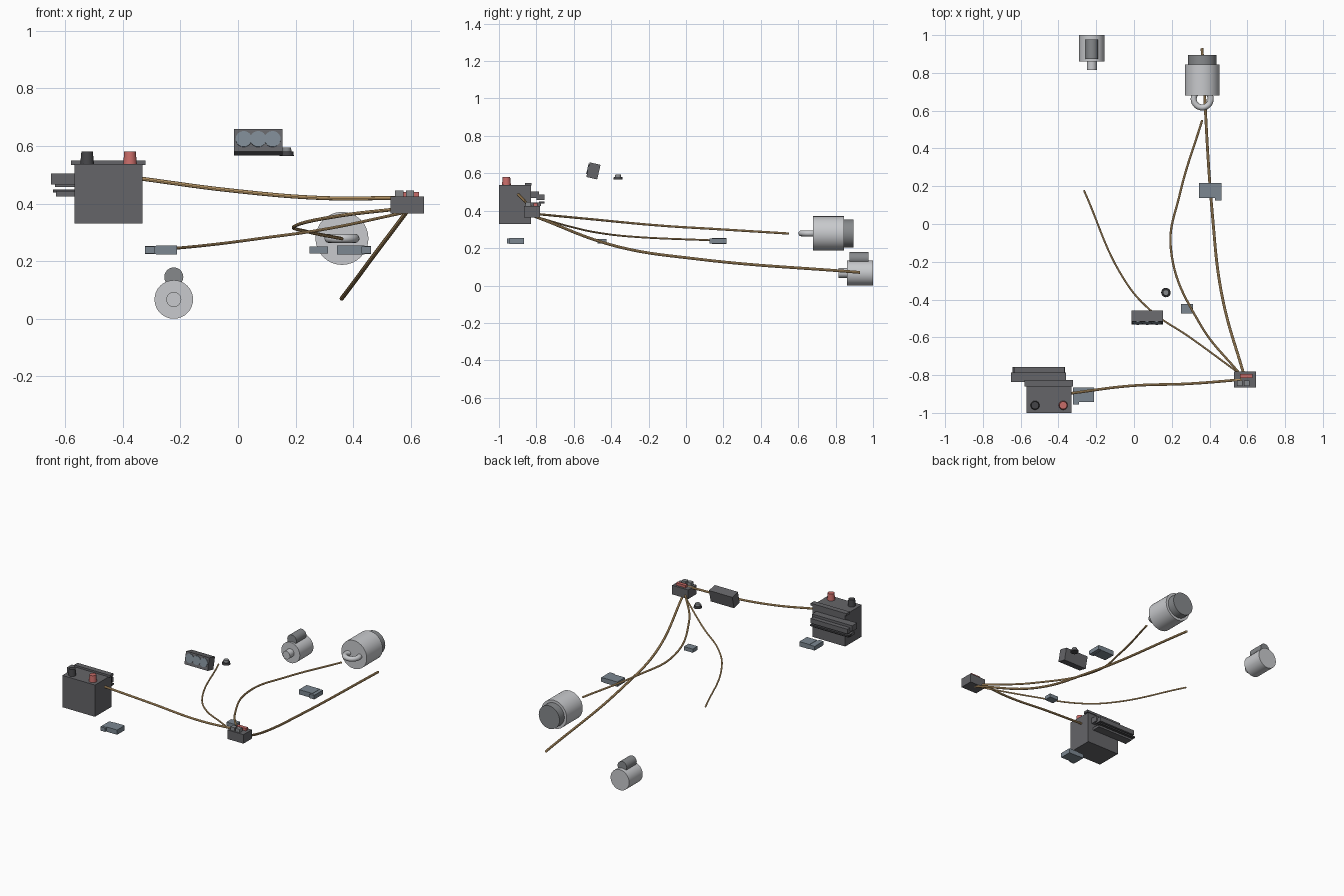
import bpy, math
from mathutils import Matrix, Vector

if "Cube" in bpy.data.objects:
    bpy.data.objects.remove(bpy.data.objects["Cube"])


def mat(name, rgb):
    m = bpy.data.materials.new(name)
    m.diffuse_color = (*rgb, 1)
    m.use_nodes = True
    m.node_tree.nodes["Principled BSDF"].inputs["Base Color"].default_value = m.diffuse_color
    return m


DARK = mat("dark_plastic", (0.13, 0.13, 0.14))
BLACK = mat("black_plastic", (0.06, 0.06, 0.065))
RED = mat("red_cap", (0.58, 0.15, 0.14))
BLUE = mat("slate_plastic", (0.20, 0.245, 0.285))
METAL = mat("metal", (0.58, 0.59, 0.61))
STEEL = mat("dark_metal", (0.24, 0.25, 0.26))
TAN = mat("wire_tan", (0.72, 0.46, 0.2))


def finish(name, m, smooth=False):
    o = bpy.context.object
    o.name = name
    o.data.materials.append(m)
    if smooth:
        bpy.ops.object.shade_smooth_by_angle(angle=math.radians(35))
    return o


def box(name, x, y, z, m):
    # box from (min, max) ranges
    bpy.ops.mesh.primitive_cube_add(size=1)
    o = finish(name, m)
    c = Vector([(r[0] + r[1]) / 2 for r in (x, y, z)])
    s = Matrix.Diagonal((x[1] - x[0], y[1] - y[0], z[1] - z[0], 1))
    o.data.transform(s)
    o.location = c
    return o


def cone(name, x, y, z0, z1, r0, r1, m):
    # upright tapered cylinder
    bpy.ops.mesh.primitive_cone_add(vertices=24, radius1=r0, radius2=r1, depth=z1 - z0,
                                    location=(x, y, (z0 + z1) / 2))
    return finish(name, m, True)


def cyl_y(name, x, z, y0, y1, r, m):
    # cylinder lying along y
    bpy.ops.mesh.primitive_cylinder_add(vertices=32, radius=r, depth=y1 - y0,
                                        location=(x, (y0 + y1) / 2, z), rotation=(math.pi / 2, 0, 0))
    return finish(name, m, True)


def wire(name, pts, r):
    cu = bpy.data.curves.new(name, "CURVE")
    cu.dimensions = "3D"
    cu.bevel_depth = r
    cu.bevel_resolution = 2
    cu.use_fill_caps = True
    sp = cu.splines.new("BEZIER")
    sp.bezier_points.add(len(pts) - 1)
    for b, p in zip(sp.bezier_points, pts):
        b.co = p
        b.handle_left_type = b.handle_right_type = "AUTO"
    o = bpy.data.objects.new(name, cu)
    bpy.context.collection.objects.link(o)
    bpy.ops.object.select_all(action="DESELECT")
    o.select_set(True)
    bpy.context.view_layer.objects.active = o
    bpy.ops.object.convert(target="MESH")
    finish(name, TAN, True)


# battery, rear hold-down strip and terminals
box("battery_case", (-0.568, -0.332), (-1.0, -0.83), (0.33, 0.537), DARK)
box("battery_strip", (-0.58, -0.322), (-0.86, -0.825), (0.534, 0.549), DARK)
cone("negative_terminal", -0.524, -0.96, 0.535, 0.58, 0.024, 0.02, BLACK)
cone("positive_terminal", -0.375, -0.96, 0.535, 0.58, 0.024, 0.02, RED)

# control module behind the battery
box("module_body", (-0.65, -0.36), (-0.836, -0.785), (0.467, 0.504), DARK)
box("module_face", (-0.635, -0.368), (-0.80, -0.757), (0.457, 0.488), DARK)
box("module_lower_bar", (-0.643, -0.366), (-0.785, -0.757), (0.438, 0.448), BLACK)
box("module_lower_base", (-0.632, -0.372), (-0.832, -0.775), (0.425, 0.443), DARK)

# fuse box with relays and red cover
box("fuse_box", (0.53, 0.646), (-0.866, -0.78), (0.365, 0.424), DARK)
box("fuse_box_cover", (0.56, 0.628), (-0.816, -0.794), (0.422, 0.44), RED)
for i, x in enumerate((0.545, 0.583)):
    box(f"relay_{i + 1}", (x, x + 0.029), (-0.858, -0.829), (0.42, 0.446), STEEL)

# inline connectors: body, slimmer plug and side latch
for name, x0, x1, plug, y0 in (("left_connector", -0.285, -0.212, -0.323, -0.943),
                               ("right_connector", 0.344, 0.44, 0.462, 0.138)):
    px = (plug, x0) if plug < x0 else (x1, plug)
    lx = (plug, plug + 0.033) if plug < x0 else (plug - 0.033, plug)
    box(name, (x0, x1), (y0, y0 + 0.078), (0.223, 0.254), BLUE)
    box(name + "_plug", px, (y0, y0 + 0.078), (0.225, 0.252), BLUE)
    box(name + "_latch", lx, (y0 - 0.013, y0 + 0.01), (0.226, 0.251), BLUE)
box("small_connector", (0.248, 0.312), (-0.473, -0.424), (0.226, 0.25), BLUE)

# tilted gauge panel
tilt = Matrix.Translation((0.07, -0.495, 0.613)) @ Matrix.Rotation(math.radians(-13), 4, "X")
panel = box("gauge_panel", (-0.084, 0.084), (-0.03, 0.03), (-0.04, 0.04), DARK)
panel.matrix_world = tilt @ panel.matrix_basis
for i in range(3):
    g = cyl_y(f"gauge_{i + 1}", (i - 1) * 0.05, 0.004, -0.034, -0.025, 0.028, BLUE)
    g.matrix_world = tilt @ g.matrix_basis

# ignition switch
cone("switch_base", 0.169, -0.363, 0.566, 0.58, 0.025, 0.023, BLACK)
cone("switch_knob", 0.169, -0.363, 0.58, 0.594, 0.017, 0.015, STEEL)

# large motor with ring
cyl_y("generator_body", 0.361, 0.279, 0.68, 0.845, 0.092, METAL)
cyl_y("generator_cap", 0.361, 0.279, 0.845, 0.895, 0.075, STEEL)
bpy.ops.mesh.primitive_torus_add(major_radius=0.045, minor_radius=0.016, major_segments=32,
                                 minor_segments=12, location=(0.361, 0.662, 0.279))
finish("generator_ring", METAL, True)

# small motor with shaft and solenoid
cyl_y("starter_body", -0.223, 0.067, 0.86, 1.0, 0.067, METAL)
cyl_y("starter_shaft", -0.223, 0.067, 0.816, 0.86, 0.026, METAL)
cyl_y("starter_solenoid", -0.223, 0.145, 0.873, 0.976, 0.033, STEEL)

# wiring
wire("battery_wire", [(-0.34, -0.897, 0.487), (-0.02, -0.857, 0.445), (0.3, -0.845, 0.419),
                      (0.57, -0.824, 0.42)], 0.007)
wire("generator_wire", [(0.57, -0.805, 0.383), (0.35, -0.53, 0.357), (0.195, -0.13, 0.32),
                        (0.243, 0.16, 0.302), (0.361, 0.55, 0.278)], 0.006)
wire("rear_wire", [(0.585, -0.81, 0.37), (0.466, -0.38, 0.212), (0.415, 0.05, 0.143),
                   (0.36, 0.93, 0.07)], 0.0075)
wire("side_wire", [(0.57, -0.8, 0.367), (0.296, -0.6, 0.31), (0.085, -0.455, 0.28),
                   (-0.05, -0.297, 0.262), (-0.265, 0.178, 0.24)], 0.005)
